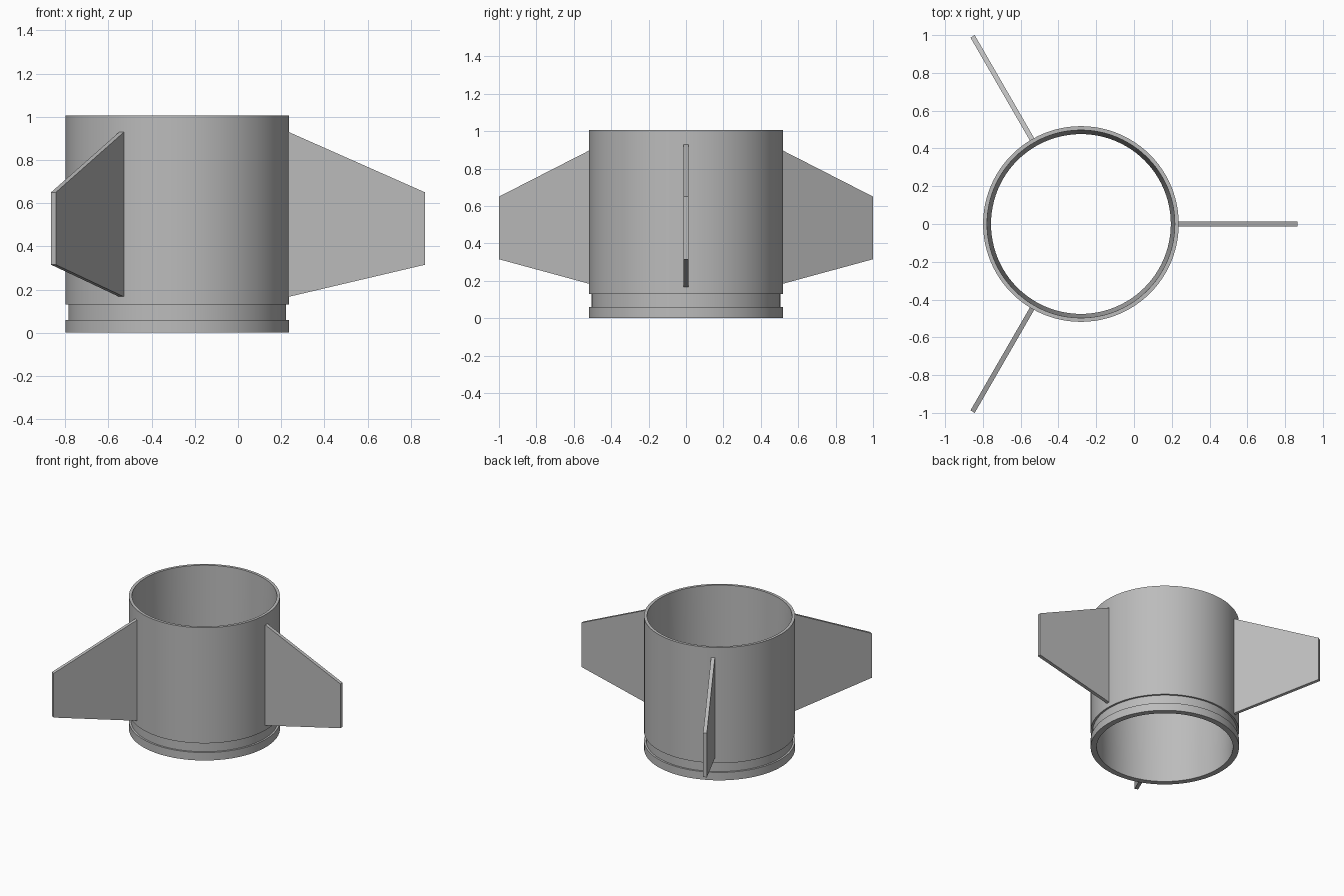
import bpy
import bmesh
from math import radians
from mathutils import Matrix, Vector

cube = bpy.data.objects.get("Cube")
if cube:
    bpy.data.objects.remove(cube, do_unlink=True)

CENTRE = Vector((-0.281, 0, 0))
SEGMENTS = 96

grey = bpy.data.materials.new("plain grey")
grey.use_nodes = True
grey.diffuse_color = (0.5, 0.5, 0.5, 1)
grey.node_tree.nodes["Principled BSDF"].inputs["Base Color"].default_value = (0.5, 0.5, 0.5, 1)


def add_object(name, bm):
    bmesh.ops.recalc_face_normals(bm, faces=bm.faces)
    mesh = bpy.data.meshes.new(name)
    bm.to_mesh(mesh)
    bm.free()
    mesh.materials.append(grey)
    obj = bpy.data.objects.new(name, mesh)
    obj.location = CENTRE
    bpy.context.collection.objects.link(obj)
    return obj


# Tube: closed wall profile with an outer groove and tapered bore, spun round z
profile = [(0.476, 0), (0.518, 0), (0.518, 0.06), (0.504, 0.06),
           (0.504, 0.13), (0.518, 0.13), (0.518, 1.005), (0.497, 1.005)]
bm = bmesh.new()
verts = [bm.verts.new((r, 0, z)) for r, z in profile]
edges = [bm.edges.new((v, verts[i - 1])) for i, v in enumerate(verts)]
bmesh.ops.spin(bm, geom=verts + edges, axis=(0, 0, 1), cent=(0, 0, 0),
               angle=radians(360), steps=SEGMENTS, use_merge=True)
bmesh.ops.remove_doubles(bm, verts=bm.verts, dist=0.0001)
tube = add_object("tube_body", bm)
bpy.context.view_layer.objects.active = tube
tube.select_set(True)
bpy.ops.object.shade_smooth_by_angle(angle=radians(30))
tube.select_set(False)

# Fins: one tapered plate, repeated every third of a turn
THICKNESS = 0.026
outline = [(0.51, 0.165), (1.147, 0.315), (1.147, 0.65), (0.51, 0.932)]
for name, angle in (("left_fin", 0), ("back_right_fin", 120), ("front_right_fin", 240)):
    bm = bmesh.new()
    face = bm.faces.new([bm.verts.new((r, -THICKNESS / 2, z)) for r, z in outline])
    extruded = bmesh.ops.extrude_face_region(bm, geom=[face], use_keep_orig=True)
    moved = [g for g in extruded["geom"] if isinstance(g, bmesh.types.BMVert)]
    bmesh.ops.translate(bm, verts=moved, vec=(0, THICKNESS, 0))
    bm.transform(Matrix.Rotation(radians(angle), 4, "Z"))
    add_object(name, bm)
